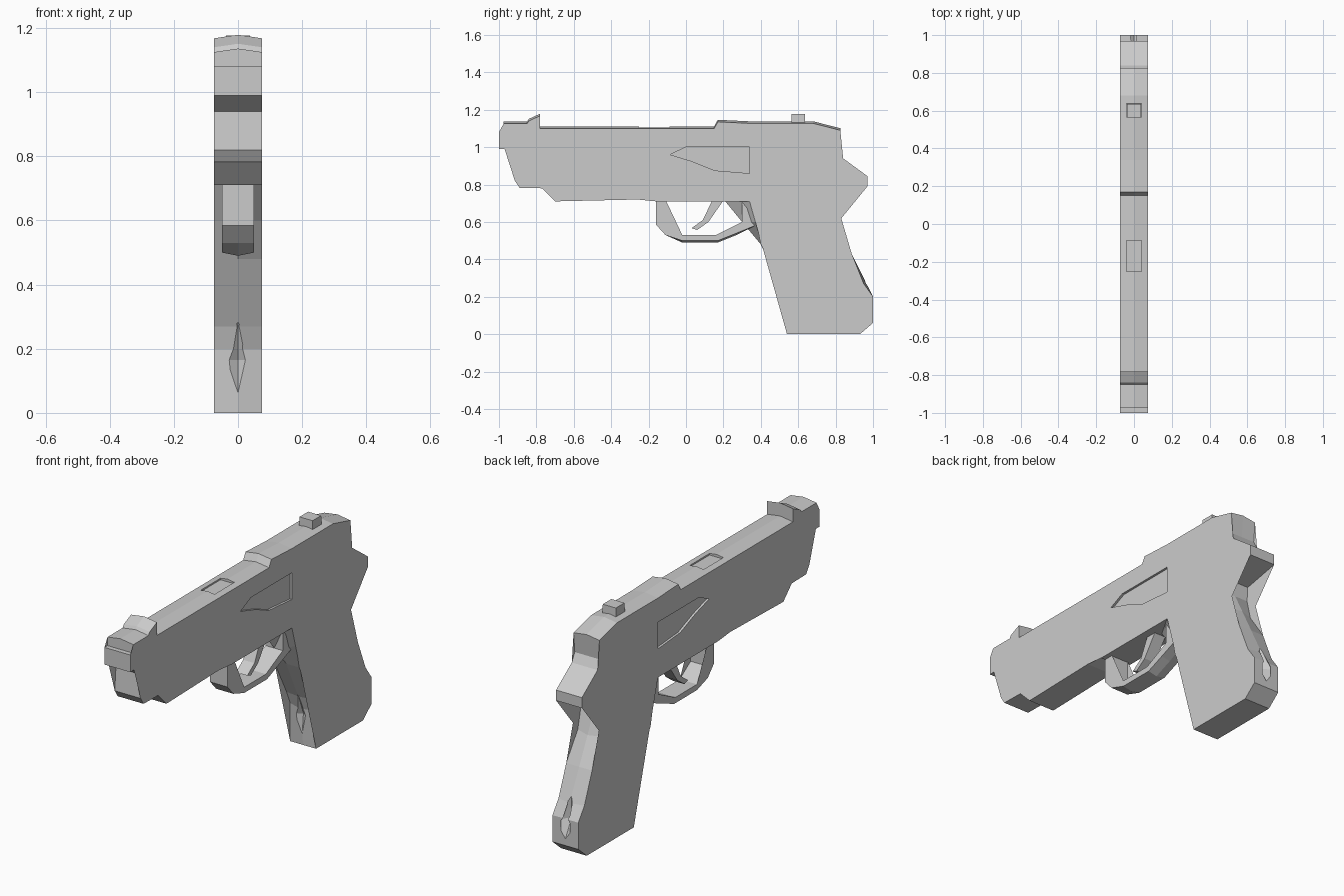
import bpy, bmesh
from mathutils import Vector

if "Cube" in bpy.data.objects:
    bpy.data.objects.remove(bpy.data.objects["Cube"])


def plate(name, profile, half, crown=None):
    """Side profile swept across x, with a centre ridge; points are (y, z[, dy, dz])."""
    bm = bmesh.new()
    cols = []
    for x in (-half, 0, half):
        col = []
        for p in profile:
            dy, dz = p[2:] if len(p) == 4 else (0, 0)
            if crown and p[1] > crown:
                dz = 0.011
            k = 1 if x == 0 else 0
            col.append(bm.verts.new((x, p[0] + dy * k, p[1] + dz * k)))
        cols.append(col)
    n = len(profile)
    for a, b in zip(cols, cols[1:]):
        for i in range(n):
            j = (i + 1) % n
            bm.faces.new((a[i], a[j], b[j], b[i]))
    caps = [bm.faces.new(cols[0]), bm.faces.new(cols[2])]
    bmesh.ops.triangulate(bm, faces=caps)
    return finish(name, bm)


def finish(name, bm):
    bmesh.ops.recalc_face_normals(bm, faces=bm.faces[:])
    me = bpy.data.meshes.new(name)
    bm.to_mesh(me)
    bm.free()
    ob = bpy.data.objects.new(name, me)
    bpy.context.collection.objects.link(ob)
    return ob


def box(name, size, loc, taper=1.0):
    bm = bmesh.new()
    bmesh.ops.create_cube(bm, size=1)
    for v in bm.verts:
        t = taper if v.co.z > 0 else 1
        v.co = Vector((v.co.x * size[0] * t, v.co.y * size[1] * t, v.co.z * size[2])) + Vector(loc)
    return finish(name, bm)


def diamond(name, top, bottom, width, depth):
    """Elongated octahedral cutter between two (y, z) points."""
    a, b = Vector((0, *top)), Vector((0, *bottom))
    m = (a + b) / 2
    pts = [m + Vector(d) for d in ((width, 0, 0), (0, depth, 0), (-width, 0, 0), (0, -depth, 0))]
    bm = bmesh.new()
    va, vb = bm.verts.new(a), bm.verts.new(b)
    ring = [bm.verts.new(p) for p in pts]
    for i in range(4):
        bm.faces.new((ring[i], ring[(i + 1) % 4], va))
        bm.faces.new((ring[(i + 1) % 4], ring[i], vb))
    return finish(name, bm)


# Body: slide, frame and grip in one outline
body = plate("body", [
    (-1.0, 0.99), (-1.0, 1.08), (-0.975, 1.08), (-0.975, 1.125), (-0.85, 1.125),
    (-0.84, 1.14), (-0.78, 1.168), (-0.78, 1.099), (0.15, 1.099), (0.17, 1.135),
    (0.34, 1.127), (0.68, 1.127), (0.825, 1.09), (0.815, 0.985), (0.84, 0.94),
    (0.97, 0.845), (0.97, 0.79), (0.77, 0.75), (0.765, 0.675),
    (0.79, 0.57, 0.027, 0), (0.886, 0.43), (0.95, 0.27, 0.015, 0),
    (1.0, 0.2), (1.0, 0.06), (0.93, 0.0), (0.54, 0.0), (0.54, 0.2, -0.025, 0),
    (0.51, 0.27, -0.01, 0), (0.40, 0.48), (0.375, 0.6, -0.075, 0), (0.34, 0.71, -0.13, 0),
    (-0.16, 0.71), (-0.19, 0.735), (-0.26, 0.72), (-0.70, 0.71), (-0.77, 0.78),
    (-0.89, 0.782), (-0.915, 0.82), (-0.905, 0.94), (-0.97, 0.99)], 0.075, crown=1.085)

# Recess cutters: side windows, top slot, grip grooves
window = [(-0.085, 0.96), (0.0, 1.0), (0.34, 1.0), (0.34, 0.86), (0.155, 0.875), (0.03, 0.925)]
cutters = []
for side in (-1, 1):
    c = plate("window_cutter", window, 0.02)
    for v in c.data.vertices:
        v.co.x += side * 0.083
    cutters.append(c)
cutters.append(box("slot_cutter", (0.08, 0.165, 0.06), (0, -0.17, 1.126)))
cutters.append(diamond("front_groove_cutter", (0.495, 0.29), (0.53, 0.04), 0.045, 0.03))
cutters.append(diamond("back_groove_cutter", (0.95, 0.31), (1.02, 0.06), 0.045, 0.035))
for c in cutters:
    c.hide_render = True
    c.hide_set(True)
    mod = body.modifiers.new("recess", 'BOOLEAN')
    mod.operation = 'DIFFERENCE'
    mod.solver = 'EXACT'
    mod.object = c

# Rear sight
box("rear_sight", (0.08, 0.075, 0.055), (0, 0.6, 1.15), 0.95)

# Trigger guard loop
plate("trigger_guard", [
    (-0.16, 0.72), (-0.16, 0.585), (-0.11, 0.53), (-0.02, 0.5, 0, -0.01),
    (0.17, 0.5, 0, -0.01), (0.27, 0.54, 0, -0.01), (0.38, 0.585), (0.32, 0.715),
    (0.30, 0.715), (0.30, 0.6), (0.16, 0.53), (-0.02, 0.53), (-0.11, 0.59), (-0.11, 0.72)], 0.05)

# Trigger
plate("trigger", [
    (0.14, 0.715), (0.09, 0.61), (0.03, 0.567), (0.06, 0.557), (0.12, 0.6), (0.20, 0.715)], 0.033)
